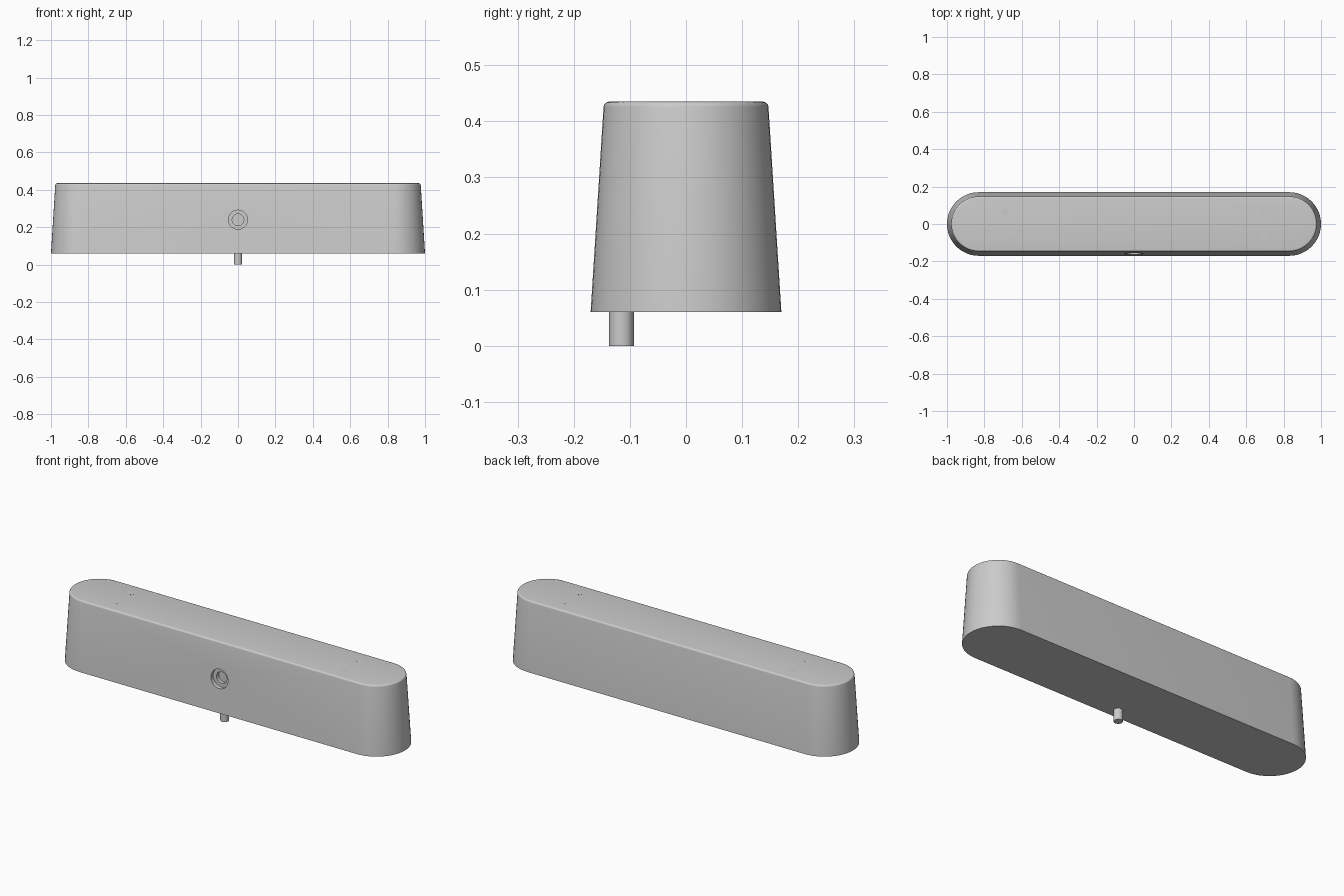
import bpy, bmesh, math
from mathutils import Matrix

cube = bpy.data.objects.get("Cube")
if cube:
    bpy.data.objects.remove(cube, do_unlink=True)

GREY = (0.6, 0.6, 0.6, 1)
grey = bpy.data.materials.new("plain grey")
grey.use_nodes = True
grey.diffuse_color = GREY
grey.node_tree.nodes["Principled BSDF"].inputs["Base Color"].default_value = GREY


def finish(name, bm):
    """Turn a bmesh into a named grey object."""
    bmesh.ops.recalc_face_normals(bm, faces=bm.faces)
    mesh = bpy.data.meshes.new(name)
    bm.to_mesh(mesh)
    bm.free()
    mesh.materials.append(grey)
    ob = bpy.data.objects.new(name, mesh)
    bpy.context.collection.objects.link(ob)
    return ob


def activate(ob):
    bpy.ops.object.select_all(action='DESELECT')
    ob.select_set(True)
    bpy.context.view_layer.objects.active = ob


def smooth(ob):
    activate(ob)
    bpy.ops.object.shade_smooth_by_angle(angle=math.radians(35))


def cylinder(name, radius, depth, centre, tilt=0):
    bm = bmesh.new()
    place = Matrix.Translation(centre) @ Matrix.Rotation(tilt, 4, 'X')
    bmesh.ops.create_cone(bm, cap_ends=True, segments=40, radius1=radius,
                          radius2=radius, depth=depth, matrix=place)
    return finish(name, bm)


# Tapered, round-ended body with a small fillet around the top
HALF, BASE, TOP, FILLET, STEPS = 0.83, 0.06, 0.435, 0.01, 24
profile = [(0.17, BASE)]
for i in range(6):
    a = math.radians(4 + 86 * i / 5)
    profile.append((0.137 + FILLET * math.cos(a), TOP - FILLET + FILLET * math.sin(a)))

bm = bmesh.new()
rings = []
for r, z in profile:
    ring = []
    for side in (1, -1):
        for i in range(STEPS + 1):
            a = math.pi * (i / STEPS - 0.5)
            ring.append(bm.verts.new((side * (HALF + r * math.cos(a)),
                                      side * r * math.sin(a), z)))
    rings.append(ring)
for low, high in zip(rings, rings[1:]):
    for i in range(len(low)):
        j = (i + 1) % len(low)
        bm.faces.new((low[i], low[j], high[j], high[i]))
bm.faces.new(rings[0])
bm.faces.new(rings[-1])
body = finish("body", bm)

# Stepped round socket sunk into the front
for name, radius, floor in (("socket_cutter", 0.051, -0.14),
                            ("socket_bore_cutter", 0.031, -0.12)):
    cutter = cylinder(name, radius, 0.2, (0, floor - 0.1, 0.24), math.pi / 2)
    cutter.hide_render = True
    cut = body.modifiers.new(name, 'BOOLEAN')
    cut.operation, cut.solver, cut.object = 'DIFFERENCE', 'EXACT', cutter
    activate(body)
    bpy.ops.object.modifier_apply(modifier=cut.name)
    bpy.data.objects.remove(cutter, do_unlink=True)
smooth(body)

# Pin under the front edge
smooth(cylinder("bottom_pin", 0.022, 0.07, (0, -0.115, 0.035)))

# Nearly flush fixing discs on the top
for sx, end in ((1, "left"), (-1, "right")):
    for sy, row in ((1, "back"), (-1, "front")):
        smooth(cylinder(f"{end}_{row}_fixing_disc", 0.02, 0.004,
                        (sx * 0.69, sy * 0.065, TOP - 0.0017)))
